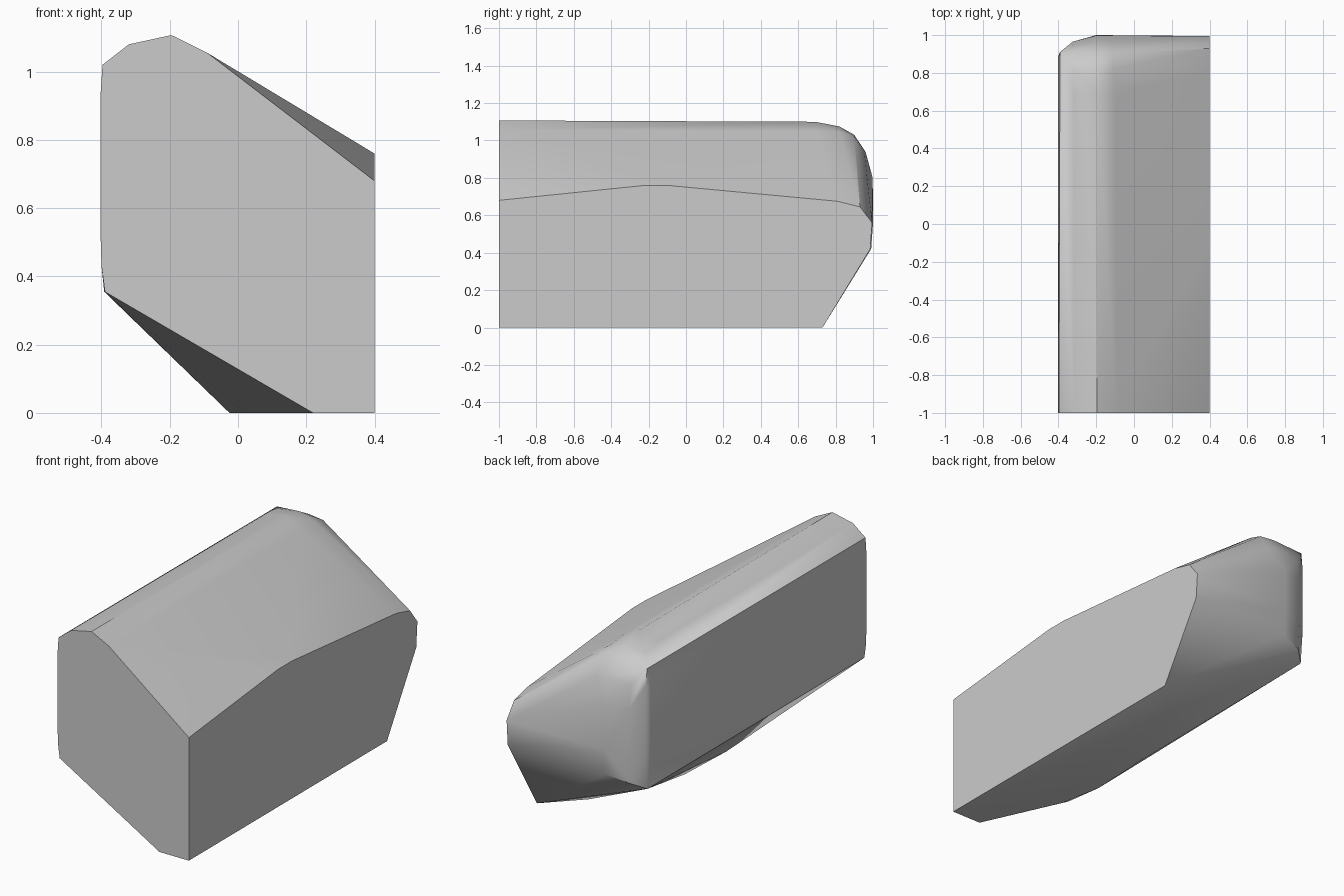
import bpy
import bmesh
import math

if "Cube" in bpy.data.objects:
    bpy.data.objects.remove(bpy.data.objects["Cube"])

# Flat front end: (x, z) outline at y = -1
front_profile = [
    (-0.39, 0.355), (-0.40, 0.43), (-0.403, 0.53), (-0.403, 0.93),
    (-0.397, 1.02), (-0.32, 1.08), (-0.195, 1.107), (-0.09, 1.055),
    (0.40, 0.68), (0.40, 0.0), (0.22, 0.0),
]
# Flat right side: (y, z) outline at x = 0.4
right_profile = [
    (-0.22, 0.76), (-0.10, 0.76), (0.81, 0.675), (0.93, 0.645),
    (0.995, 0.56), (0.985, 0.42), (0.73, 0.0),
]
# Curved edge of the base: (x, y) outline at z = 0
base_profile = [
    (0.125, -0.78), (0.02, -0.56), (-0.025, -0.32), (-0.01, 0.02),
    (0.07, 0.26), (0.215, 0.543),
]
# Rounded rear end of the crown: (x, z) at y = 0.69
crown_profile = [(-0.32, 1.075), (-0.195, 1.10), (-0.10, 1.05)]
# Rounded rear columns: x followed by (y, z) steps, from top to bottom
rear_columns = {
    -0.403: [(0.885, 0.93), (0.885, 0.53)],
    -0.392: [(0.90, 1.02), (0.91, 0.93), (0.91, 0.53), (0.895, 0.355)],
    -0.325: [(0.82, 1.055), (0.90, 1.022), (0.945, 0.93), (0.965, 0.80),
             (0.965, 0.55), (0.955, 0.39)],
    -0.20: [(0.82, 1.075), (0.90, 1.03), (0.96, 0.94), (0.998, 0.80),
            (1.0, 0.56), (0.99, 0.42)],
    -0.11: [(0.82, 1.045), (0.90, 1.02), (0.955, 0.925)],
}

points = [(x, -1.0, z) for x, z in front_profile]
points += [(0.40, y, z) for y, z in right_profile]
points += [(x, y, 0.0) for x, y in base_profile]
points += [(x, 0.69, z) for x, z in crown_profile]
for x, steps in rear_columns.items():
    points += [(x, y, z) for y, z in steps]

# Wrap one convex shell round the outlines
bm = bmesh.new()
for p in points:
    bm.verts.new(p)
bmesh.ops.convex_hull(bm, input=bm.verts[:])
bmesh.ops.delete(bm, geom=[v for v in bm.verts if not v.link_faces],
                 context='VERTS')
bmesh.ops.dissolve_limit(bm, angle_limit=math.radians(0.5),
                         verts=bm.verts[:], edges=bm.edges[:])
bmesh.ops.recalc_face_normals(bm, faces=bm.faces[:])

mesh = bpy.data.meshes.new("convex_shell")
bm.to_mesh(mesh)
bm.free()
shell = bpy.data.objects.new("convex_shell", mesh)
bpy.context.collection.objects.link(shell)

# Plain grey colour
grey = bpy.data.materials.new("light_grey")
grey.diffuse_color = (0.6, 0.6, 0.6, 1.0)
grey.use_nodes = True
grey.node_tree.nodes["Principled BSDF"].inputs["Base Color"].default_value = grey.diffuse_color
mesh.materials.append(grey)

# Smooth the rounded corner, keep the cut faces crisp
bpy.context.view_layer.objects.active = shell
shell.select_set(True)
bpy.ops.object.shade_smooth_by_angle(angle=math.radians(30))
